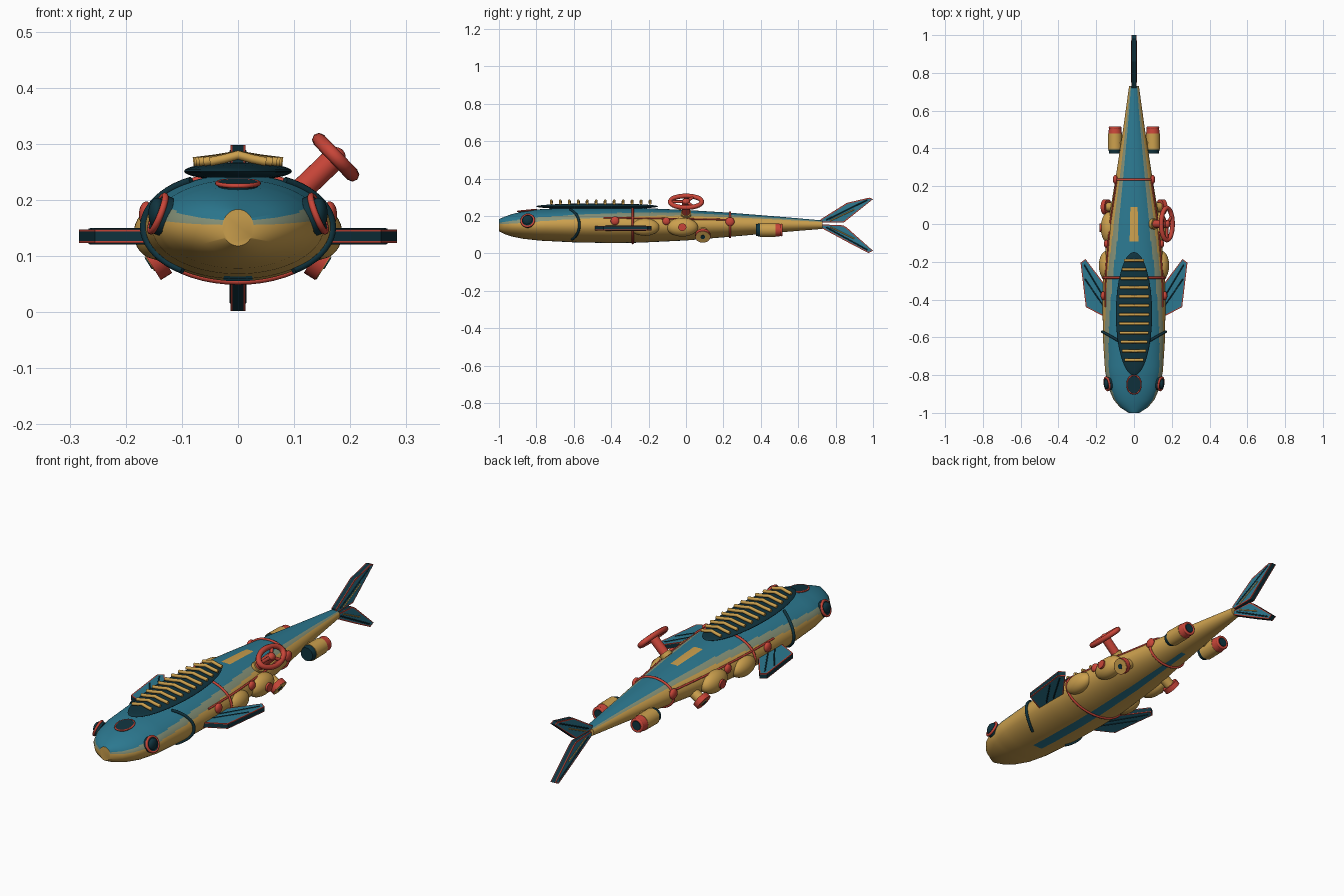
import bpy, bmesh, math
from mathutils import Vector, Matrix

if "Cube" in bpy.data.objects:
    bpy.data.objects.remove(bpy.data.objects["Cube"])

def mat(name, c):
    m = bpy.data.materials.new(name)
    m.diffuse_color = (*c, 1)
    m.use_nodes = True
    m.node_tree.nodes["Principled BSDF"].inputs["Base Color"].default_value = m.diffuse_color
    return m

BLUE = mat("sea_blue", (.025, .19, .28))
GOLD = mat("brass", (.60, .35, .075))
RED = mat("coral_red", (.58, .06, .04))
DARK = mat("deep_teal", (.005, .033, .048))
OLIVE = mat("worn_green", (.24, .29, .19))

def finish(name, bm, mats, smooth=True):
    bmesh.ops.recalc_face_normals(bm, faces=bm.faces)
    me = bpy.data.meshes.new(name)
    bm.to_mesh(me)
    bm.free()
    ob = bpy.data.objects.new(name, me)
    bpy.context.collection.objects.link(ob)
    for m in mats:
        me.materials.append(m)
    if smooth:
        bpy.ops.object.select_all(action='DESELECT')
        ob.select_set(True)
        bpy.context.view_layer.objects.active = ob
        bpy.ops.object.shade_smooth_by_angle(angle=math.radians(40))
    return ob

# Hull stations: y, half width, bottom, top
ST = [(-1, .028, .118, .183), (-.97, .075, .103, .196), (-.93, .108, .09, .21), (-.87, .135, .078, .224),
      (-.78, .153, .068, .236), (-.6, .165, .059, .245), (-.4, .166, .055, .246), (-.25, .162, .057, .243),
      (0, .138, .069, .232), (.24, .098, .089, .217), (.5, .058, .112, .196), (.73, .026, .131, .176)]

def section(y):
    for a, b in zip(ST, ST[1:]):
        if y <= b[0]:
            t = (y - a[0]) / (b[0] - a[0])
            return [a[i] + (b[i] - a[i]) * t for i in (1, 2, 3)]
    return ST[-1][1:]

def surf(y, deg, off=0.0):
    w, lo, hi = section(y)
    a = math.radians(deg)
    return Vector(((w + off) * math.cos(a), y, (lo + hi) / 2 + ((hi - lo) / 2 + off) * math.sin(a)))

def normal(y, deg):
    n = (surf(y + .02, deg) - surf(y - .02, deg)).cross(surf(y, deg + 1) - surf(y, deg - 1)).normalized()
    return n if n.dot(surf(y, deg, 1) - surf(y, deg)) > 0 else -n

# Painted hull, coloured by angle round the body and by length
bm = bmesh.new()
N = 120
ys = []
for a, b in zip(ST, ST[1:]):
    k = max(1, round((b[0] - a[0]) / .03))
    ys += [a[0] + (b[0] - a[0]) * i / k for i in range(k)]
ys.append(ST[-1][0])
rings = [[bm.verts.new(surf(y, 360 * i / N)) for i in range(N)] for y in ys]
for j in range(len(ys) - 1):
    y = (ys[j] + ys[j + 1]) / 2
    top = min(54, max(24, 24 + (y + .95) * 33))      # lower edge of the blue back
    for i in range(N):
        f = bm.faces.new((rings[j][i], rings[j][(i + 1) % N], rings[j + 1][(i + 1) % N], rings[j + 1][i]))
        d = (i + .5) * 360 / N
        f.material_index = 1
        if d < 180:
            e = 90 - abs(d - 90)
            if e > 82 and -.1 < y < .1:
                f.material_index = 1
            elif e > top:
                f.material_index = 0
            elif e > top - 16:
                f.material_index = 2
        elif abs(d - 270) < 10 and -.7 < y < .35:
            f.material_index = 0
bm.faces.new(rings[0]).material_index = 1
bm.faces.new(rings[-1]).material_index = 1
finish("hull", bm, [BLUE, GOLD, OLIVE])

def tube(name, pts, r, m, cyclic=False):
    cu = bpy.data.curves.new(name, 'CURVE')
    cu.dimensions = '3D'
    cu.bevel_depth = r
    cu.bevel_resolution = 2
    cu.use_fill_caps = True
    sp = cu.splines.new('POLY')
    sp.points.add(len(pts) - 1)
    for p, q in zip(sp.points, pts):
        p.co = (*q, 1)
    sp.use_cyclic_u = cyclic
    cu.materials.append(m)
    ob = bpy.data.objects.new(name, cu)
    bpy.context.collection.objects.link(ob)
    bpy.ops.object.select_all(action='DESELECT')
    ob.select_set(True)
    bpy.context.view_layer.objects.active = ob
    bpy.ops.object.convert(target='MESH')

def frame(p, d, sy=1):
    rot = Vector(d).to_track_quat('Z', 'Y').to_matrix().to_4x4()
    return Matrix.Translation(p) @ Matrix.Diagonal((1, sy, 1, 1)) @ rot

def cyl(name, p, d, r, depth, m, sy=1, r2=None):
    bm = bmesh.new()
    bmesh.ops.create_cone(bm, cap_ends=True, segments=28, radius1=r, radius2=r if r2 is None else r2, depth=depth)
    bm.transform(frame(p, d, sy))
    finish(name, bm, [m])

def ball(name, p, size, m):
    bm = bmesh.new()
    bmesh.ops.create_uvsphere(bm, u_segments=32, v_segments=16, radius=1)
    bm.transform(Matrix.Translation(p) @ Matrix.Diagonal((*size, 1)))
    finish(name, bm, [m])

def ring(name, p, d, R, r, m, sy=1):
    M = frame(p, d, sy)
    tube(name, [M @ Vector((R * math.cos(t * math.pi / 16), R * math.sin(t * math.pi / 16), 0))
                for t in range(32)], r, m, True)

def fin(name, poly, put, t):
    # blue panels, red rims that wrap over the edge, dark line round the middle
    bm = bmesh.new()
    loops = [[bm.verts.new(put(a, b, h)) for a, b in poly] for h in (-t, -t * .72, t * .72, t)]
    n = len(poly)
    caps = [bm.faces.new(loops[0]), bm.faces.new(loops[3])]
    for k, idx in enumerate((1, 2, 1)):
        for i in range(n):
            j = (i + 1) % n
            bm.faces.new((loops[k][i], loops[k][j], loops[k + 1][j], loops[k + 1][i])).material_index = idx
    bmesh.ops.recalc_face_normals(bm, faces=bm.faces)
    for f in bmesh.ops.inset_individual(bm, faces=caps, thickness=.006)["faces"]:
        f.material_index = 1
    for f in caps:
        f.material_index = 0
    finish(name, bm, [BLUE, RED, DARK], False)

# Back grille: dark oval with chevron ribs
ball("grille_base", (0, -.475, .251), (.096, .327, .016), DARK)
for i in range(12):
    y = -.72 + i * .048
    w = .08 * math.sqrt(1 - ((y + .455) / .34) ** 2)
    tube("grille_rib", [(-w, y, .268), (-w * .5, y, .273), (0, y, .28), (w * .5, y, .273), (w, y, .268)], .008, GOLD)

# Window on the forehead
p, n = surf(-.85, 90), normal(-.85, 90)
cyl("forehead_window", p, n, .036, .012, DARK, 1.3)
ring("forehead_rim", p + n * .003, n, .037, .004, RED, 1.35)

# Hoops round the hull
for y in (-.285, .235):
    tube("hull_hoop", [surf(y, i * 7.5, .002) for i in range(48)], .006, RED, True)

for s in (1, -1):
    def mx(v, s=s):
        return Vector((v[0] * s, v[1], v[2]))
    # Eyes
    p, n = surf(-.845, 16), normal(-.845, 16)
    n = (n + Vector((.3, 0, 0))).normalized()
    cyl("eye_socket", mx(p + n * .003), mx(n), .036, .02, DARK)
    ring("eye_rim", mx(p + n * .009), mx(n), .034, .006, RED)
    ball("eye_lens", mx(p + n * .01), (.016, .028, .028), DARK)
    # Gill seam
    tube("gill_seam", [mx(surf(-.57 - .045 * (a / 58) ** 2, a, .003)) for a in range(-54, 61, 6)], .007, DARK)
    # Side pipe with clamps
    tube("side_pipe", [mx(surf(-.44 + i * .0575, 24, .001)) for i in range(13)], .0045, RED)
    for y, r in ((-.38, .023), (-.105, .021), (.235, .024)):
        ball("pipe_clamp", mx(surf(y, 14, .003)), (.013, r, r), RED)
    # Brass pods with a boss on the rear one
    ball("front_pod", mx((.145, -.22, .14)), (.041, .078, .046), GOLD)
    ball("rear_pod", mx((.132, -.02, .14)), (.044, .084, .05), GOLD)
    cyl("pod_boss", mx((.174, -.02, .14)), (s, 0, 0), .02, .016, RED, 1.1)
    # Drain ports pointing outward and down: red flange, brass face on the right only
    d = Vector((.8, 0, -.5)).normalized()
    c = Vector((.142, .09, .098))
    cyl("port_stem", mx(c - d * .025), mx(d), .024, .06, GOLD)
    cyl("port_flange", mx(c + d * .006), mx(d), .037, .024, RED, 1.1)
    cyl("port_face", mx(c + d * .018), mx(d), .035 if s > 0 else .018, .003, GOLD, 1.1)
    cyl("port_hole", mx(c + d * .02), mx(d), .012, .003, DARK)
    # Thrusters
    e = Vector((.1, 0, .125))
    tube("thruster_strut", [mx((.04, .43, .15)), mx((.09, .43, .13))], .014, GOLD)
    cyl("thruster_nose", mx(e + Vector((0, .385, 0))), (0, 1, 0), .031, .024, DARK, 1, .036)
    cyl("thruster_body", mx(e + Vector((0, .437, 0))), (0, 1, 0), .038, .084, GOLD, 1, .037)
    cyl("thruster_nozzle", mx(e + Vector((0, .495, 0))), (0, 1, 0), .036, .036, RED, 1, .032)
    ring("thruster_lip", mx(e + Vector((0, .51, 0))), (0, 1, 0), .027, .007, RED)
    cyl("thruster_hole", mx(e + Vector((0, .514, 0))), (0, 1, 0), .021, .004, DARK)
    # Side fins
    fin("side_fin", [(.14, -.49), (.165, -.487), (.255, -.44), (.283, -.205), (.257, -.185), (.14, -.34)],
        lambda a, b, t: Vector((a * s, b, .135 + t)), .012)
    for z in (.124, .146):
        for q, r in (((.165, -.43), (.26, -.29)), ((.165, -.38), (.264, -.215))):
            tube("side_fin_rib", [(q[0] * s, q[1], z), (r[0] * s, r[1], z)], .0035, DARK)

# Tail: two swept lobes, each with a dark and a brass rib
lobes = (("upper_tail", [(.72, .165), (.72, .182), (.86, .27), (.98, .298), (1, .29), (.86, .178), (.845, .166)],
          ((.75, .178, .97, .286), (.77, .174, .9, .235))),
         ("lower_tail", [(.72, .155), (.72, .138), (.86, .062), (.975, .002), (1, .014), (.86, .138), (.84, .15)],
          ((.75, .14, .97, .018), (.77, .142, .9, .078))))
for name, poly, ribs in lobes:
    fin(name, poly, lambda a, b, t: Vector((t, a, b)), .013)
    for x in (-.012, .012):
        for r, m in zip(ribs, (DARK, GOLD)):
            tube(name + "_rib", [(x, r[0], r[1]), (x, r[2], r[3])], .0035, m)

# Big hand wheel on the right shoulder
d = Vector((.72, 0, .69)).normalized()
c = Vector((.174, 0, .276))
cyl("wheel_stem", c - d * .05, d, .021, .11, RED)
cyl("wheel_foot", c - d * .095, d, .028, .02, GOLD)
u = Vector((d.z, 0, -d.x)) * .043
v = Vector((0, .085, 0))
tube("wheel_rim", [c + u * math.cos(t * math.pi / 18) + v * math.sin(t * math.pi / 18)
                   for t in range(36)], .0125, RED, True)
for k in range(3):
    a = math.radians(30 + k * 120)
    tube("wheel_spoke", [c, c + u * math.cos(a) + v * math.sin(a)], .008, RED)
ball("wheel_hub", c, (.018, .022, .018), RED)
